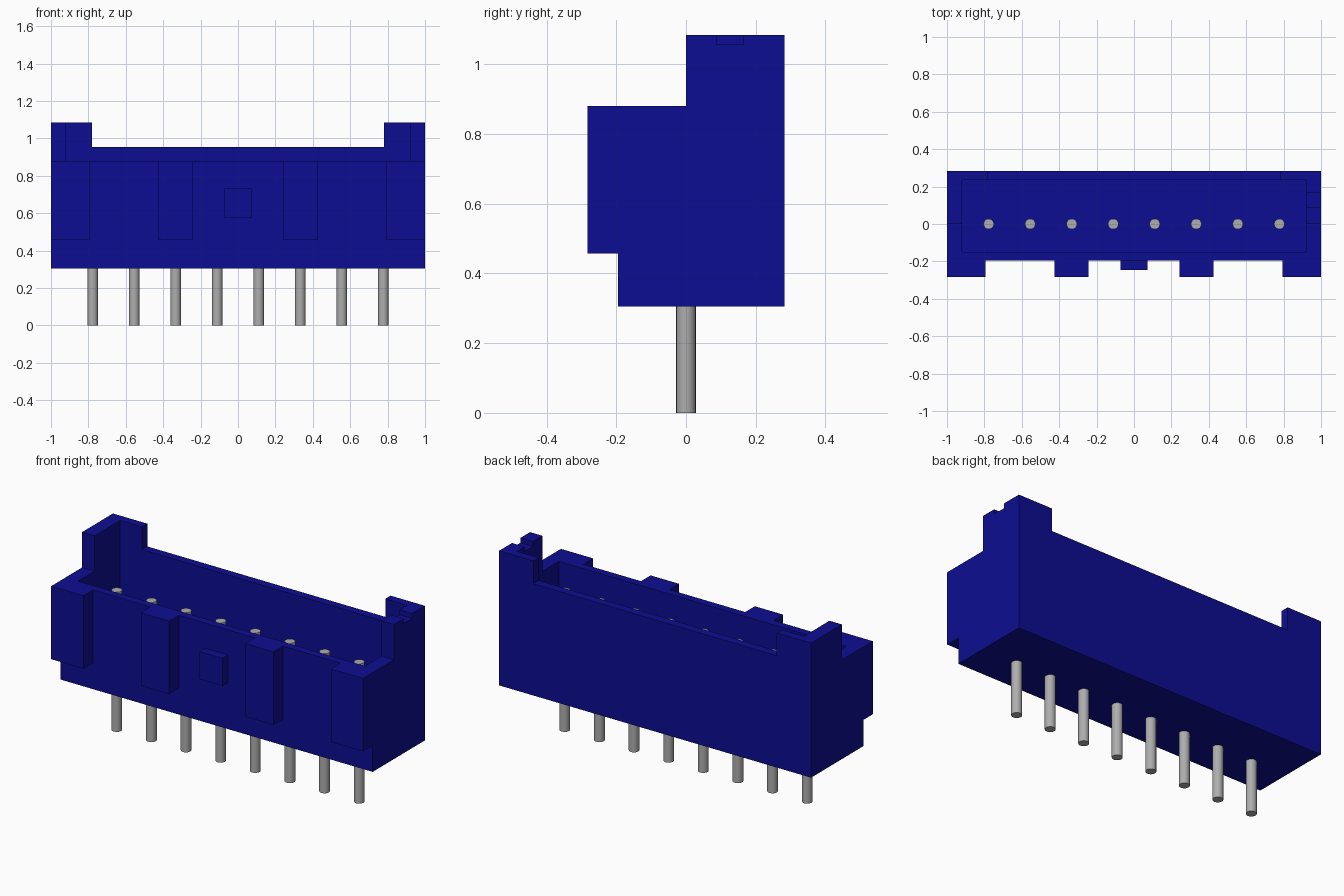
import bpy
import bmesh

cube = bpy.data.objects.get("Cube")
if cube:
    bpy.data.objects.remove(cube, do_unlink=True)


def material(name, rgb, rough=0.6):
    m = bpy.data.materials.new(name)
    m.use_nodes = True
    m.diffuse_color = (*rgb, 1)
    bsdf = m.node_tree.nodes["Principled BSDF"]
    bsdf.inputs["Base Color"].default_value = (*rgb, 1)
    bsdf.inputs["Roughness"].default_value = rough
    return m


BLUE = material("dark blue plastic", (0.004, 0.004, 0.29))
GREY = material("grey metal", (0.42, 0.42, 0.42))


def finish(name, bm, mat):
    bmesh.ops.recalc_face_normals(bm, faces=bm.faces)
    mesh = bpy.data.meshes.new(name)
    bm.to_mesh(mesh)
    bm.free()
    mesh.materials.append(mat)
    ob = bpy.data.objects.new(name, mesh)
    bpy.context.collection.objects.link(ob)
    return ob


def box(name, x, y, z, mat=BLUE):
    """Box from (min, max) ranges on each axis."""
    bm = bmesh.new()
    bmesh.ops.create_cube(bm, size=1)
    for v in bm.verts:
        v.co = [r[0] if c < 0 else r[1] for c, r in zip(v.co, (x, y, z))]
    return finish(name, bm, mat)


def cut(target, cutter):
    cutter.hide_render = True
    mod = target.modifiers.new("cut", 'BOOLEAN')
    mod.operation = 'DIFFERENCE'
    mod.solver = 'EXACT'
    mod.object = cutter
    bpy.context.view_layer.objects.active = target
    bpy.ops.object.modifier_apply(modifier=mod.name)
    bpy.data.objects.remove(cutter, do_unlink=True)


BOTTOM, RIM, TOP, FLOOR = 0.305, 0.88, 1.085, 0.46
FRONT, BACK = -0.195, 0.283

# Housing: stepped side profile extruded along x
profile = [(FRONT, BOTTOM), (BACK, BOTTOM), (BACK, TOP), (0, TOP), (0, RIM), (FRONT, RIM)]
bm = bmesh.new()
face = bm.faces.new([bm.verts.new((-1, y, z)) for y, z in profile])
ext = bmesh.ops.extrude_face_region(bm, geom=[face])
bmesh.ops.translate(bm, vec=(2, 0, 0),
                    verts=[g for g in ext["geom"] if isinstance(g, bmesh.types.BMVert)])
housing = finish("housing", bm, BLUE)

# Open cavity, lowered back wall, and key slot in the left post
cut(housing, box("cavity_cutter", (-0.92, 0.92), (-0.15, 0.235), (FLOOR, 1.3)))
cut(housing, box("back_wall_cutter", (-0.78, 0.78), (0.1, 0.4), (0.953, 1.3)))
cut(housing, box("slot_cutter", (0.85, 1.1), (0.088, 0.165), (1.057, 1.3)))

# Front ribs, mirrored left and right
for side, s in (("left", 1), ("right", -1)):
    for part, a, b in (("outer", 0.793, 1.0), ("inner", 0.243, 0.425)):
        box(f"{part}_rib_{side}", sorted((s * a, s * b)), (-0.283, FRONT), (0.457, RIM))

# Small front nub
box("front_nub", (-0.073, 0.073), (-0.247, FRONT), (0.575, 0.735))

# Row of contact pins
for i in range(8):
    bm = bmesh.new()
    bmesh.ops.create_cone(bm, cap_ends=True, segments=20, radius1=0.028,
                          radius2=0.028, depth=0.81)
    bmesh.ops.translate(bm, verts=bm.verts, vec=((i - 3.5) * 0.222, 0, 0.405))
    pin = finish(f"pin_{i + 1}", bm, GREY)
    bpy.ops.object.select_all(action='DESELECT')
    pin.select_set(True)
    bpy.context.view_layer.objects.active = pin
    bpy.ops.object.shade_smooth_by_angle()
